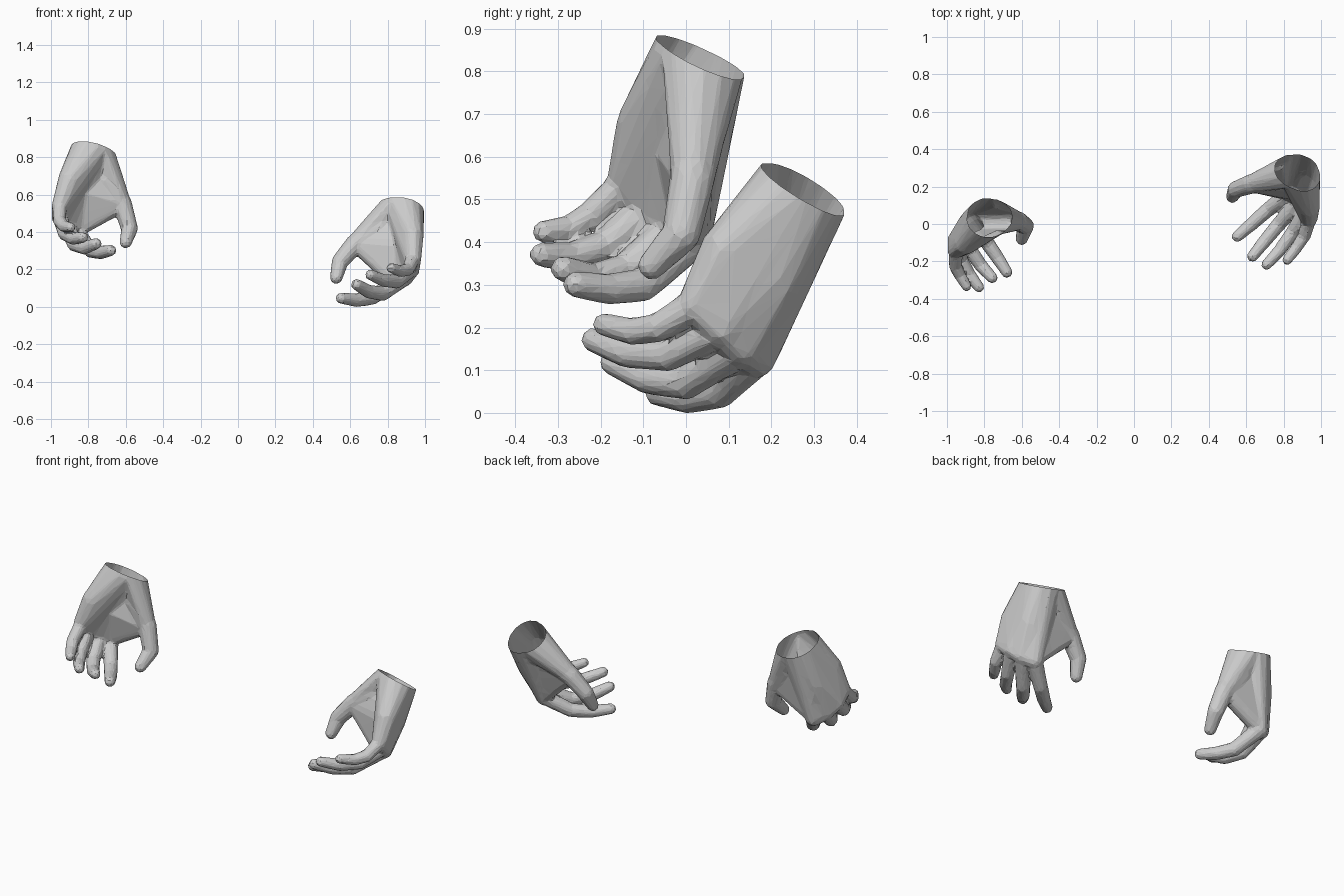
import bpy, bmesh, math
from mathutils import Vector

if "Cube" in bpy.data.objects:
    bpy.data.objects.remove(bpy.data.objects["Cube"])


def hull(bm, balls, ring=()):
    """Convex hull round several low-poly balls and optional ring points."""
    tmp = bmesh.new()
    for p, r in balls:
        res = bmesh.ops.create_icosphere(tmp, subdivisions=2, radius=r)
        bmesh.ops.translate(tmp, verts=res["verts"], vec=p)
    for p in ring:
        tmp.verts.new(p)
    res = bmesh.ops.convex_hull(tmp, input=tmp.verts[:])
    bmesh.ops.delete(tmp, geom=list({g for g in res["geom_interior"] + res["geom_unused"]
                                     if isinstance(g, bmesh.types.BMVert)}), context="VERTS")
    bmesh.ops.recalc_face_normals(tmp, faces=tmp.faces[:])
    me = bpy.data.meshes.new("tmp")
    tmp.to_mesh(me)
    tmp.free()
    bm.from_mesh(me)
    bpy.data.meshes.remove(me)


def hand(name, wrist, normal, fingers, thumb):
    bm = bmesh.new()
    W, n = Vector(wrist), Vector(normal).normalized()
    fingers = [[Vector(p) for p in f] for f in fingers]
    thumb = [Vector(p) for p in thumb]
    knuckles = [f[0] for f in fingers]

    # directions: towards the little finger, and out of the back of the hand
    side = (knuckles[3] - knuckles[0]).normalized()
    back = (knuckles[1] - W).cross(side).normalized()
    if back.dot(fingers[1][3] - knuckles[1]) > 0:
        back = -back

    # wrist ring, carried a little past the cut
    u = n.cross(Vector((0, 1, 0))).normalized()
    v = n.cross(u)
    ring = [W + n * h + (u * math.cos(a) + v * math.sin(a)) * 0.11
            for h in (-0.02, 0.04) for a in [i * math.tau / 14 for i in range(14)]]

    # fingers, index to little
    for f, s in zip(fingers, (1.0, 1.0, 0.95, 0.88)):
        f[3] = f[3] + (f[3] - f[2]).normalized() * 0.01
        radii = [r * s for r in (0.045, 0.040, 0.037, 0.031)]
        for i in range(3):
            hull(bm, [(f[i], radii[i]), (f[i + 1], radii[i + 1])])

    # palm: fans from the wrist to neighbouring knuckles, with fuller back and heel
    back_ball = (W.lerp(knuckles[1], 0.55) + back * 0.01, 0.08)
    heel_ball = (W.lerp(knuckles[3], 0.62) + side * 0.04, 0.062)
    for i, extra in enumerate(([], [back_ball], [heel_ball])):
        hull(bm, [(knuckles[i], 0.048), (knuckles[i + 1], 0.046)] + extra, ring)

    # thumb, its base and the web that carries the back of the hand across
    radii = (0.07, 0.054, 0.046, 0.034)
    for i in range(3):
        hull(bm, [(thumb[i], radii[i]), (thumb[i + 1], radii[i + 1])])
    near = [p for p in ring if (p - W).dot(thumb[1] - W - n * n.dot(thumb[1] - W)) > 0]
    hull(bm, [(thumb[0], 0.062), (thumb[1], 0.05)], near)
    hull(bm, [(thumb[0], 0.058), (thumb[1], 0.046),
              (thumb[0].lerp(knuckles[0], 0.93), 0.046), back_ball])

    me = bpy.data.meshes.new(name)
    bm.to_mesh(me)
    bm.free()
    ob = bpy.data.objects.new(name, me)
    bpy.context.collection.objects.link(ob)

    # fuse into one skin, then reduce to flat facets
    m = ob.modifiers.new("fuse", "REMESH")
    m.mode, m.voxel_size = "VOXEL", 0.007
    m = ob.modifiers.new("soften", "SMOOTH")
    m.factor, m.iterations = 0.5, 8
    m = ob.modifiers.new("facet", "DECIMATE")
    m.ratio = 0.045
    bpy.context.view_layer.update()
    dg = bpy.context.evaluated_depsgraph_get()
    skin = bpy.data.meshes.new_from_object(ob.evaluated_get(dg))
    ob.modifiers.clear()
    ob.data = skin

    # open the wrist
    bm = bmesh.new()
    bm.from_mesh(skin)
    bmesh.ops.bisect_plane(bm, geom=bm.verts[:] + bm.edges[:] + bm.faces[:],
                           plane_co=W, plane_no=n, clear_outer=True)
    for f in bm.faces:
        f.smooth = False
    bm.to_mesh(skin)
    bm.free()


hand("right_hand", (-0.78, 0.03, 0.835), (0.2, 0.44, 1),
     [[(-0.865, 0.01, 0.40), (-0.785, -0.10, 0.30), (-0.73, -0.18, 0.29), (-0.685, -0.25, 0.30)],
      [(-0.91, -0.03, 0.43), (-0.875, -0.14, 0.335), (-0.82, -0.22, 0.315), (-0.765, -0.28, 0.335)],
      [(-0.95, -0.085, 0.48), (-0.925, -0.19, 0.39), (-0.88, -0.27, 0.365), (-0.835, -0.33, 0.37)],
      [(-0.952, -0.14, 0.54), (-0.955, -0.225, 0.46), (-0.93, -0.275, 0.43), (-0.90, -0.325, 0.425)]],
     [(-0.715, 0.03, 0.68), (-0.62, 0.015, 0.55), (-0.58, -0.01, 0.42), (-0.60, -0.08, 0.345)])

hand("left_hand", (0.88, 0.275, 0.525), (0.25, 0.62, 1),
     [[(0.835, 0.165, 0.13), (0.72, 0.08, 0.05), (0.635, 0.005, 0.035), (0.56, -0.06, 0.045)],
      [(0.89, 0.13, 0.155), (0.775, 0.0, 0.07), (0.70, -0.09, 0.08), (0.64, -0.165, 0.115)],
      [(0.925, 0.085, 0.20), (0.85, -0.04, 0.135), (0.78, -0.14, 0.14), (0.715, -0.21, 0.168)],
      [(0.935, 0.025, 0.255), (0.91, -0.065, 0.20), (0.87, -0.125, 0.19), (0.825, -0.185, 0.205)]],
     [(0.76, 0.245, 0.43), (0.63, 0.215, 0.34), (0.545, 0.185, 0.24), (0.525, 0.145, 0.155)])
